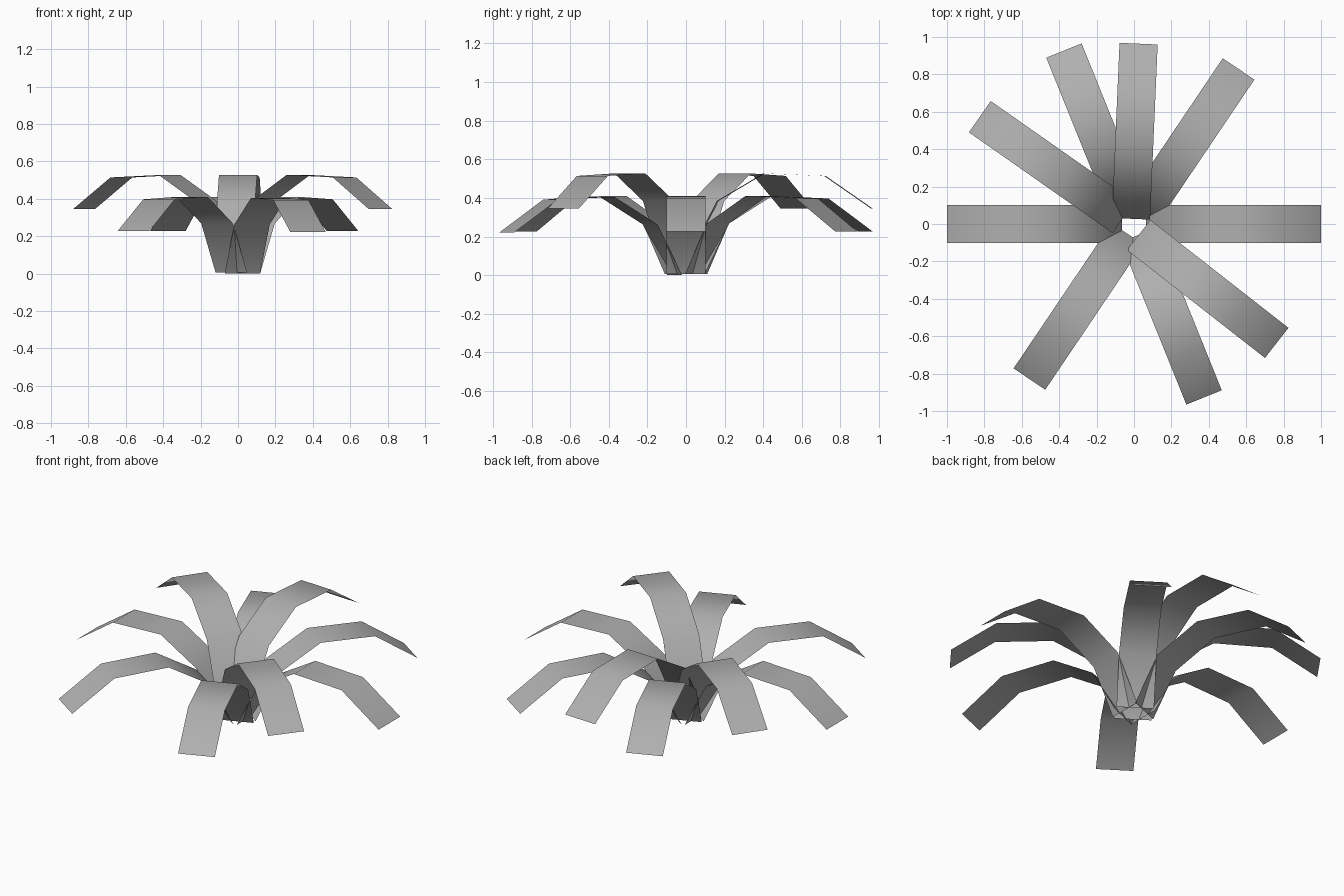
import bpy
from math import cos, sin, radians

if "Cube" in bpy.data.objects:
    bpy.data.objects.remove(bpy.data.objects["Cube"])

HALF_WIDTH = 0.102
# Arching leaf profile: (distance from centre, height)
PROFILE = [(0.063, 0.0), (0.2, 0.263), (0.44, 0.405), (0.755, 0.392), (1.0, 0.222)]

# Mid-dark grey for all leaves
grey = bpy.data.materials.new("leaf_grey")
grey.diffuse_color = (0.43, 0.43, 0.43, 1.0)
grey.use_nodes = True
grey.node_tree.nodes["Principled BSDF"].inputs["Base Color"].default_value = grey.diffuse_color


def leaf(name, angle, lift=0.005, ox=0.0, oy=0.0):
    """A flat ribbon following the profile, pointing out along the angle."""
    c, s = cos(radians(angle)), sin(radians(angle))
    verts = [(ox + r * c - w * s, oy + r * s + w * c, z + lift)
             for r, z in PROFILE for w in (-HALF_WIDTH, HALF_WIDTH)]
    faces = [(2 * i, 2 * i + 2, 2 * i + 3, 2 * i + 1)
             for i in range(len(PROFILE) - 1)]
    mesh = bpy.data.meshes.new(name)
    mesh.from_pydata(verts, [], faces)
    mesh.materials.append(grey)
    mesh.shade_smooth()
    obj = bpy.data.objects.new(name, mesh)
    bpy.context.collection.objects.link(obj)


# Lower ring of leaves
for i, a in enumerate([0, 56, 112, 180, 236, 292]):
    leaf(f"lower_leaf_{i + 1}", a, lift=0.0 if a == 292 else 0.005)

# Upper leaves, raised and slightly off centre
for i, (a, ox, oy) in enumerate([(87.5, -0.019, -0.035),
                                 (145, -0.005, 0.0),
                                 (-38, -0.025, -0.02)]):
    leaf(f"upper_leaf_{i + 1}", a, 0.122, ox, oy)
